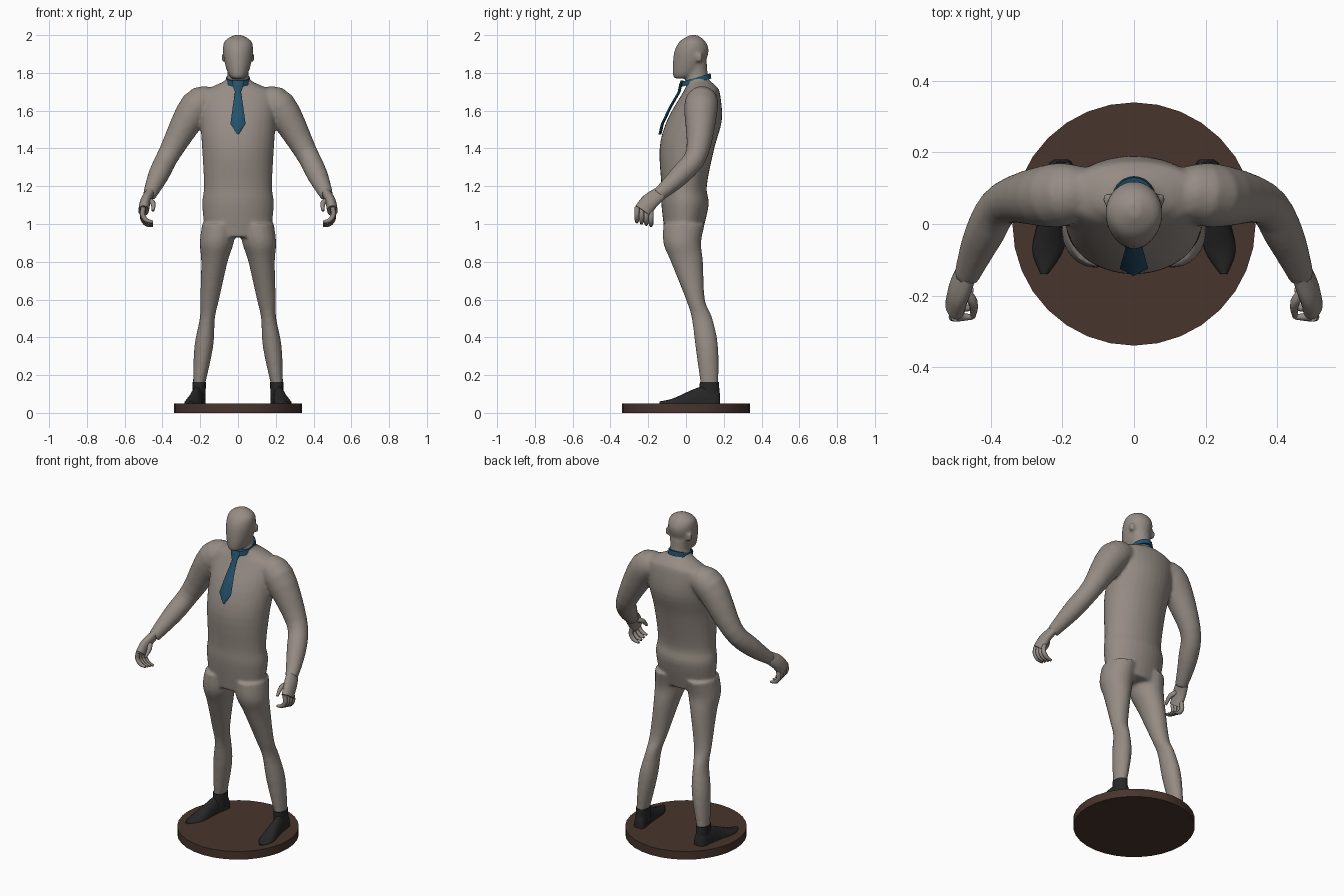
import bpy, bmesh, math
from mathutils import Vector

cube = bpy.data.objects.get("Cube")
if cube:
    bpy.data.objects.remove(cube)


def material(name, *rgb):
    mat = bpy.data.materials.new(name)
    mat.use_nodes = True
    mat.diffuse_color = (*rgb, 1)
    shader = mat.node_tree.nodes["Principled BSDF"]
    shader.inputs["Base Color"].default_value = (*rgb, 1)
    return mat


grey = material("warm grey", .3, .26, .23)
blue = material("tie blue", .017, .085, .15)
black = material("shoe black", .02, .02, .02)
brown = material("base brown", .065, .035, .026)


def smooth_rows(rows, steps=4):
    """Pass a smooth curve through a few key rows of numbers."""
    result = []
    last = len(rows) - 1
    for index in range(last):
        before, after = rows[max(index - 1, 0)], rows[min(index + 2, last)]
        for step in range(steps):
            t = step / steps
            row = []
            for p, a, b, q in zip(before, rows[index], rows[index + 1], after):
                bend = (2 * p - 5 * a + 4 * b - q) * t + (3 * a - p - 3 * b + q) * t * t
                row.append(a + (b - p + bend) * t / 2)
            result.append(row)
    return result + [rows[last]]


def loft(bm, sections, side=1, count=20, floor=0):
    """Skin elliptical rings given as centre, first axis and second axis."""
    rings = []
    for centre, across, along in sections:
        ring = []
        for corner in range(count):
            angle = math.tau * corner / count
            point = Vector(centre) + Vector(across) * math.cos(angle) + Vector(along) * math.sin(angle)
            ring.append(bm.verts.new((point.x * side, point.y, max(point.z, floor))))
        rings.append(ring)
    for lower, upper in zip(rings, rings[1:]):
        for corner in range(count):
            following = (corner + 1) % count
            bm.faces.new((lower[corner], lower[following], upper[following], upper[corner]))
    bm.faces.new(rings[0])
    bm.faces.new(rings[-1])


def level(rows, centre_x=lambda z: 0):
    """Horizontal rings from height, half width, front and back."""
    return [((centre_x(z), (front + back) / 2, z), (half, 0, 0), (0, (back - front) / 2, 0))
            for z, half, front, back in smooth_rows(rows)]


def tube(rows):
    """Round rings square to a smooth path of x, y, z, radius."""
    rows = smooth_rows(rows)
    points = [Vector(row[:3]) for row in rows]
    sections = []
    for index, point in enumerate(points):
        ahead = points[min(index + 1, len(points) - 1)]
        behind = points[max(index - 1, 0)]
        direction = (ahead - behind).normalized()
        across = direction.cross(Vector((0, 1, 0))).normalized()
        radius = rows[index][3]
        sections.append((point, across * radius, direction.cross(across) * radius))
    return sections


def finish(name, bm, mat, angle=50):
    bmesh.ops.recalc_face_normals(bm, faces=bm.faces)
    mesh = bpy.data.meshes.new(name)
    bm.to_mesh(mesh)
    bm.free()
    mesh.materials.append(mat)
    part = bpy.data.objects.new(name, mesh)
    bpy.context.collection.objects.link(part)
    bpy.ops.object.select_all(action="DESELECT")
    part.select_set(True)
    bpy.context.view_layer.objects.active = part
    bpy.ops.object.shade_smooth_by_angle(angle=math.radians(angle))
    return part


# Body: torso with neck, head, arms and legs fused into one skin
body = bmesh.new()
loft(body, level([
    (.93, .17, -.11, .08), (1.1, .19, -.13, .12), (1.2, .18, -.13, .11),
    (1.4, .19, -.14, .15), (1.55, .2, -.1, .19), (1.69, .2, -.02, .18),
    (1.73, .13, 0, .16), (1.77, .06, 0, .12), (1.86, .06, 0, .11)]), count=32)
loft(body, level([
    (1.77, .03, -.06, 0), (1.79, .05, -.07, .06), (1.85, .07, -.07, .1),
    (1.92, .08, -.06, .12), (1.97, .07, -.03, .1), (2, .02, .02, .06)]), count=24)
for side in (1, -1):
    arm = [(.13, .09, 1.65, .07), (.22, .08, 1.62, .09), (.36, .06, 1.38, .06),
           (.42, -.03, 1.26, .055), (.47, -.15, 1.15, .035)]
    loft(body, tube(arm), side)
    leg = [(1, .09, -.12, .1), (.9, .09, -.12, .08), (.8, .07, -.08, .09),
           (.6, .05, 0, .1), (.5, .04, .03, .14), (.35, .05, .05, .17), (.13, .03, .08, .17)]
    loft(body, level(leg, lambda z: .225 - z / 8), side)
    ear = [(.07, .07, 1.86, .015), (.075, .07, 1.9, .015)]
    loft(body, tube(ear), side)
skin = finish("body", body, grey, 180)
fuse = skin.modifiers.new("fuse", "REMESH")
fuse.mode = "VOXEL"
fuse.voxel_size = .009
fuse.use_smooth_shade = True
relax = skin.modifiers.new("relax", "SMOOTH")
relax.iterations = 5

for label, side in (("left", 1), ("right", -1)):
    # Hand: palm, four curled fingers and a thumb
    hand = bmesh.new()
    palm = tube([(.47, -.14, 1.16, .035), (.49, -.19, 1.12, .04), (.5, -.23, 1.07, .04)])
    loft(hand, [(centre, across * .7, along * 1.15) for centre, across, along in palm], side)
    for finger in range(4):
        y = finger / 40 - .26
        z = 1.09 - finger / 150
        curl = [(.5, y, z, .013), (.505, y, z - .04, .013),
                (.485, y, z - .07, .012), (.45, y, z - .08, .007)]
        loft(hand, tube(curl), side, 8)
    thumb = [(.48, -.18, 1.13, .016), (.45, -.22, 1.11, .014), (.45, -.26, 1.07, .007)]
    loft(hand, tube(thumb), side, 8)
    finish(label + "_hand", hand, grey, 80)

    # Shoe: pointed flat-soled foot with an ankle cuff
    sole = .051
    shoe = bmesh.new()
    foot = [(.18, .02, .05), (.16, .035, .09), (.09, .035, .09),
            (.03, .037, .07), (-.07, .044, .025), (-.14, .01, .01)]
    loft(shoe, [((.23 - y * .15, y, sole), (half, 0, 0), (0, 0, height))
                for y, half, height in smooth_rows(foot)], side, floor=sole)
    cuff = [(.07, .034, .07, .18), (.163, .036, .073, .174)]
    loft(shoe, level(cuff, lambda z: .206), side)
    finish(label + "_shoe", shoe, black)

# Tie: tilted collar band, then the knot and blade
collar = bmesh.new()
loft(collar, [((0, .055, z), (radius, 0, 0), (0, radius + .013, .022))
              for z, radius in ((1.748, .066), (1.776, .062))], count=24)
finish("tie_collar", collar, blue)
blade = [(1.76, -.02, .03), (1.74, -.028, .03), (1.7, -.036, .016),
         (1.62, -.082, .028), (1.53, -.125, .04), (1.475, -.138, .003)]
tie = bmesh.new()
loft(tie, [((0, y, z), (half, 0, 0), (0, .008, 0)) for z, y, half in blade], count=8)
finish("tie_blade", tie, blue)

# Round stand
stand = bmesh.new()
loft(stand, [((0, 0, z), (.34, 0, 0), (0, .34, 0)) for z in (0, .05)], count=32)
finish("round_base", stand, brown, 30)
